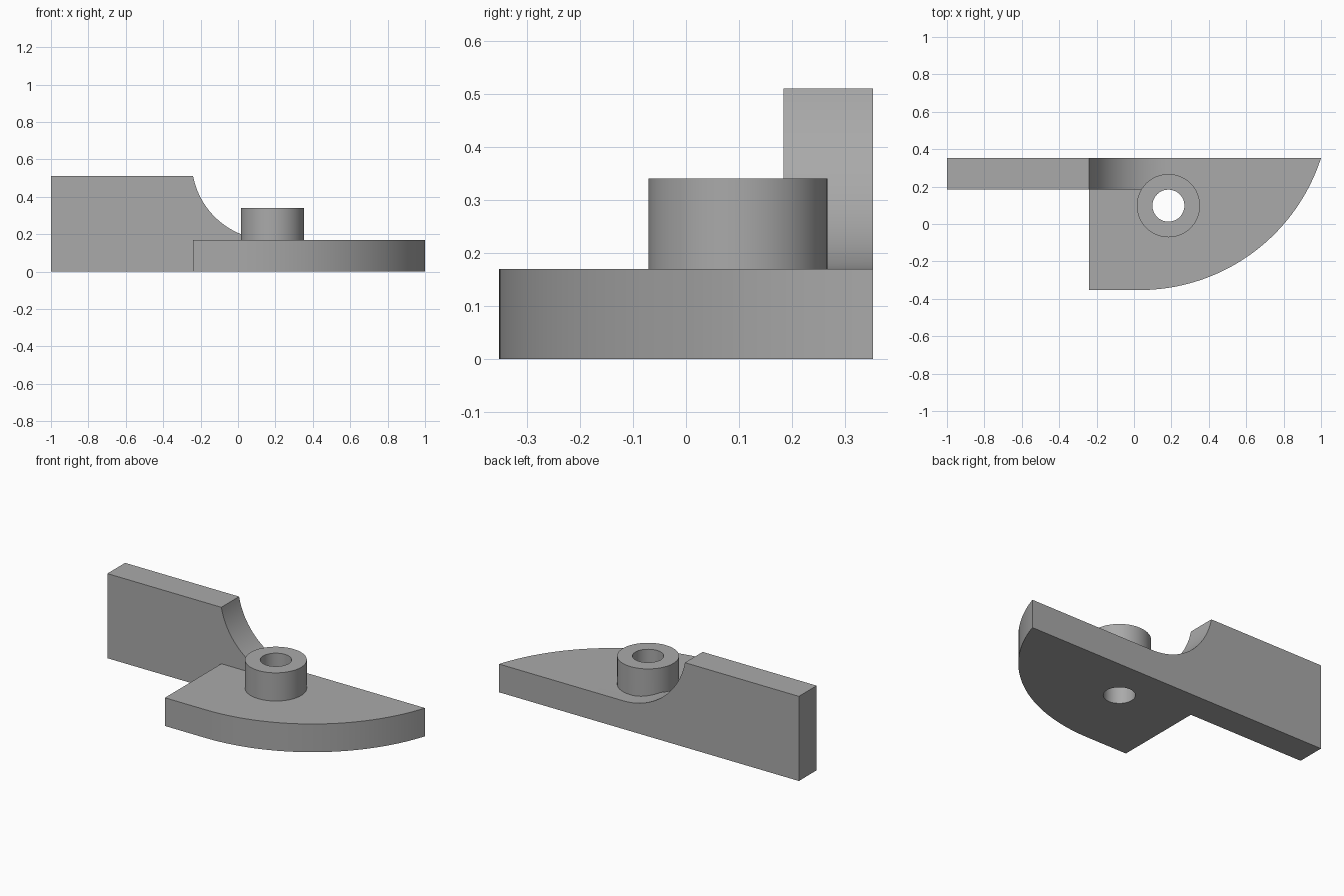
import bpy, bmesh
from math import sqrt, asin, acos, atan2, pi, sin, cos, radians
from mathutils import Vector

default = bpy.data.objects.get("Cube")
if default:
    bpy.data.objects.remove(default, do_unlink=True)

GREY = (0.4, 0.4, 0.4, 1.0)
grey = bpy.data.materials.new("plain grey")
grey.use_nodes = True
grey.diffuse_color = GREY
grey.node_tree.nodes["Principled BSDF"].inputs["Base Color"].default_value = GREY

BACK, FRONT, STEP = 0.353, -0.353, -0.24
PLATE_TOP, WALL_TOP, WALL_FRONT = 0.17, 0.51, 0.184
BOSS = (0.184, 0.098)


def arc(cx, cy, r, start, end, steps):
    """Points along a circular arc."""
    angles = [start + (end - start) * i / steps for i in range(steps + 1)]
    return [(cx + r * cos(a), cy + r * sin(a)) for a in angles]


def extrude(name, points, direction):
    """Solid prism from an outline of 3D points."""
    bm = bmesh.new()
    face = bm.faces.new([bm.verts.new(p) for p in points])
    moved = bmesh.ops.extrude_face_region(bm, geom=[face])["geom"]
    verts = [v for v in moved if isinstance(v, bmesh.types.BMVert)]
    bmesh.ops.translate(bm, verts=verts, vec=Vector(direction))
    bmesh.ops.recalc_face_normals(bm, faces=bm.faces)
    mesh = bpy.data.meshes.new(name)
    bm.to_mesh(mesh)
    bm.free()
    mesh.materials.append(grey)
    obj = bpy.data.objects.new(name, mesh)
    bpy.context.collection.objects.link(obj)
    return obj


def cylinder(name, radius, bottom, top):
    ring = arc(*BOSS, radius, 0, 2 * pi, 64)[:-1]
    return extrude(name, [(x, y, bottom) for x, y in ring], (0, 0, top - bottom))


def combine(target, tool, operation):
    mod = target.modifiers.new(tool.name, "BOOLEAN")
    mod.operation, mod.object, mod.solver = operation, tool, "EXACT"
    bpy.context.view_layer.objects.active = target
    bpy.ops.object.modifier_apply(modifier=mod.name)
    bpy.data.objects.remove(tool, do_unlink=True)


# Base plate: straight left side and back, front edge sweeping to a point
bend_x, depth = 0.03, BACK - FRONT
run = 1 - bend_x
radius = (run ** 2 + depth ** 2) / (2 * depth)
sweep = arc(bend_x, FRONT + radius, radius, -pi / 2, -pi / 2 + asin(run / radius), 48)
outline = [(STEP, BACK), (STEP, FRONT)] + sweep
bracket = extrude("bracket", [(x, y, 0) for x, y in outline], (0, 0, PLATE_TOP))

# Upright wall with a concave curve running down to the plate
foot_x, rise = 0.172, WALL_TOP - PLATE_TOP
reach = foot_x - STEP
radius = (reach ** 2 + rise ** 2) / (2 * rise)
curve = arc(foot_x, PLATE_TOP + radius, radius, -pi / 2, -pi / 2 - asin(reach / radius), 32)
profile = [(-1, 0), (foot_x, 0)] + curve + [(-1, WALL_TOP)]
wall = extrude("wall", [(x, WALL_FRONT, z) for x, z in profile], (0, BACK - WALL_FRONT, 0))
combine(bracket, wall, "UNION")

# Round boss with a hole right through
combine(bracket, cylinder("boss", 0.169, 0.05, 0.34), "UNION")
combine(bracket, cylinder("bore", 0.0855, -0.1, 0.5), "DIFFERENCE")

# Smooth curved faces, sharp edges kept
bpy.ops.object.select_all(action="DESELECT")
bracket.select_set(True)
bpy.context.view_layer.objects.active = bracket
bpy.ops.object.shade_smooth_by_angle(angle=radians(25))
